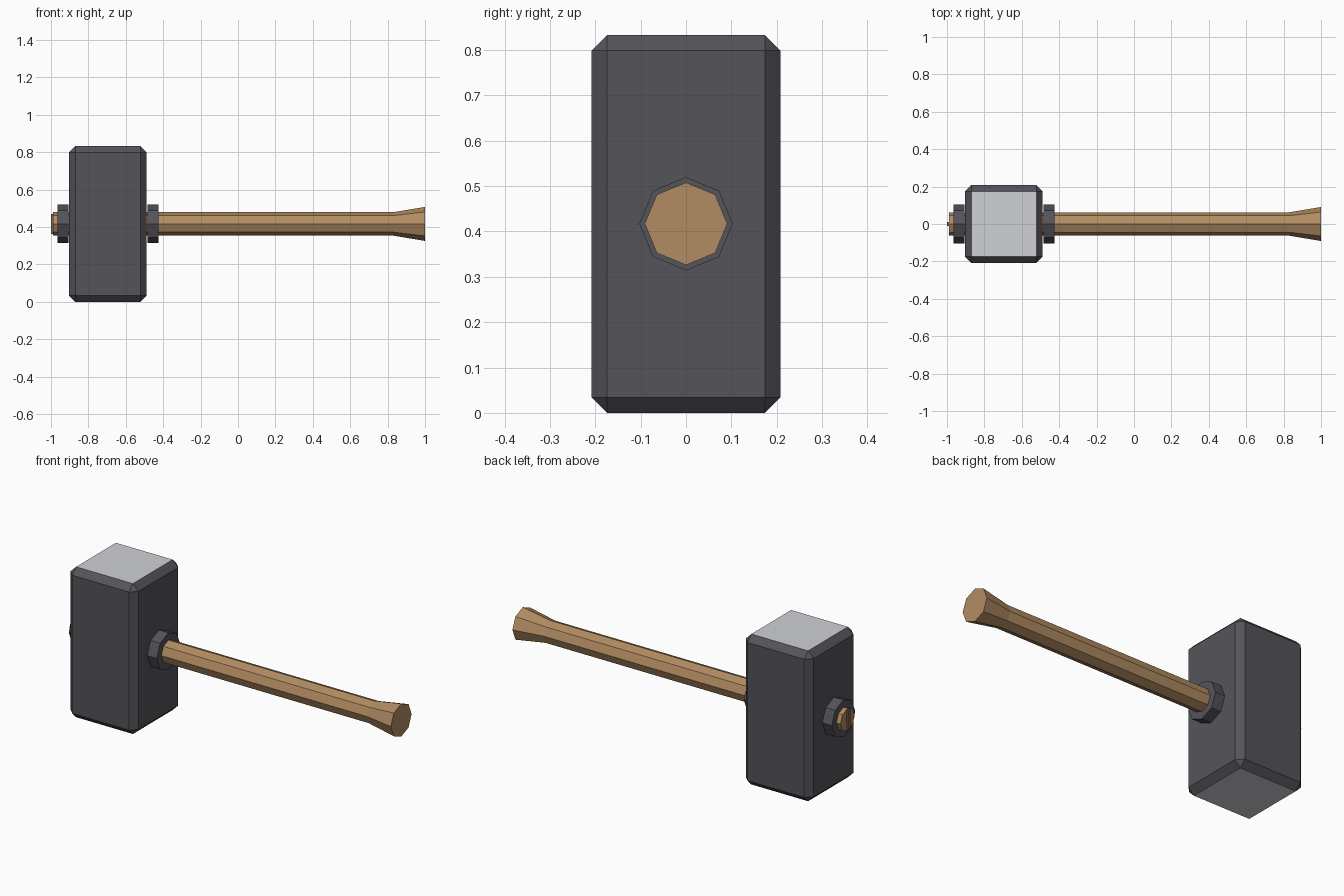
import bpy, bmesh
from math import cos, sin, tau

if "Cube" in bpy.data.objects:
    bpy.data.objects.remove(bpy.data.objects["Cube"])

MID = 0.417  # height of the handle axis


def material(name, rgb):
    m = bpy.data.materials.new(name)
    m.diffuse_color = (*rgb, 1)
    m.use_nodes = True
    m.node_tree.nodes["Principled BSDF"].inputs["Base Color"].default_value = m.diffuse_color
    return m


iron = material("dark_iron", (0.088, 0.088, 0.102))
steel = material("bright_steel", (0.63, 0.64, 0.67))
wood = material("wood", (0.44, 0.26, 0.122))
dark_wood = material("dark_wood", (0.22, 0.13, 0.06))


def finish(bm, name, *mats):
    bmesh.ops.recalc_face_normals(bm, faces=bm.faces)
    mesh = bpy.data.meshes.new(name)
    for m in mats:
        mesh.materials.append(m)
    bm.to_mesh(mesh)
    bm.free()
    obj = bpy.data.objects.new(name, mesh)
    bpy.context.collection.objects.link(obj)
    return obj


def box(name, x, y, z, mats, bevel=0):
    """Box from (min, max) ranges, optionally chamfered."""
    bm = bmesh.new()
    bmesh.ops.create_cube(bm, size=1)
    for v in bm.verts:
        for i, (lo, hi) in enumerate((x, y, z)):
            v.co[i] = lo if v.co[i] < 0 else hi
    if bevel:
        bmesh.ops.bevel(bm, geom=bm.edges[:], offset=bevel, segments=1,
                        affect='EDGES')
        bm.normal_update()
        for f in bm.faces:  # striking faces at top and bottom
            f.material_index = 1 if abs(f.normal.z) > 0.99 else 0
    return finish(bm, name, *mats)


def octagon_rod(name, profile, mat):
    """Eight-sided solid along x from (x, radius) stations."""
    bm = bmesh.new()
    rings = [[bm.verts.new((x, r * cos(tau * i / 8), MID + r * sin(tau * i / 8)))
              for i in range(8)] for x, r in profile]
    for a, b in zip(rings, rings[1:]):
        for i in range(8):
            j = (i + 1) % 8
            bm.faces.new((a[i], a[j], b[j], b[i]))
    bm.faces.new(rings[0])
    bm.faces.new(rings[-1])
    return finish(bm, name, mat)


# Chamfered head with bright striking faces
box("hammer_head", (-0.904, -0.488), (-0.208, 0.208), (0, 0.833),
    (iron, steel), 0.034)

# Handle with a flared grip end
octagon_rod("handle", [(-0.99, 0.0625), (0.83, 0.0625), (1.0, 0.091)], wood)

# Collars on both sides of the head
for name, x in (("outer_collar", -0.965), ("inner_collar", -0.484)):
    octagon_rod(name, [(x, 0.103), (x + 0.058, 0.103)], iron)

# Wedge driven into the handle tip
box("wedge", (-1.0, -0.95), (-0.01, 0.01), (0.363, 0.471), (dark_wood,))
